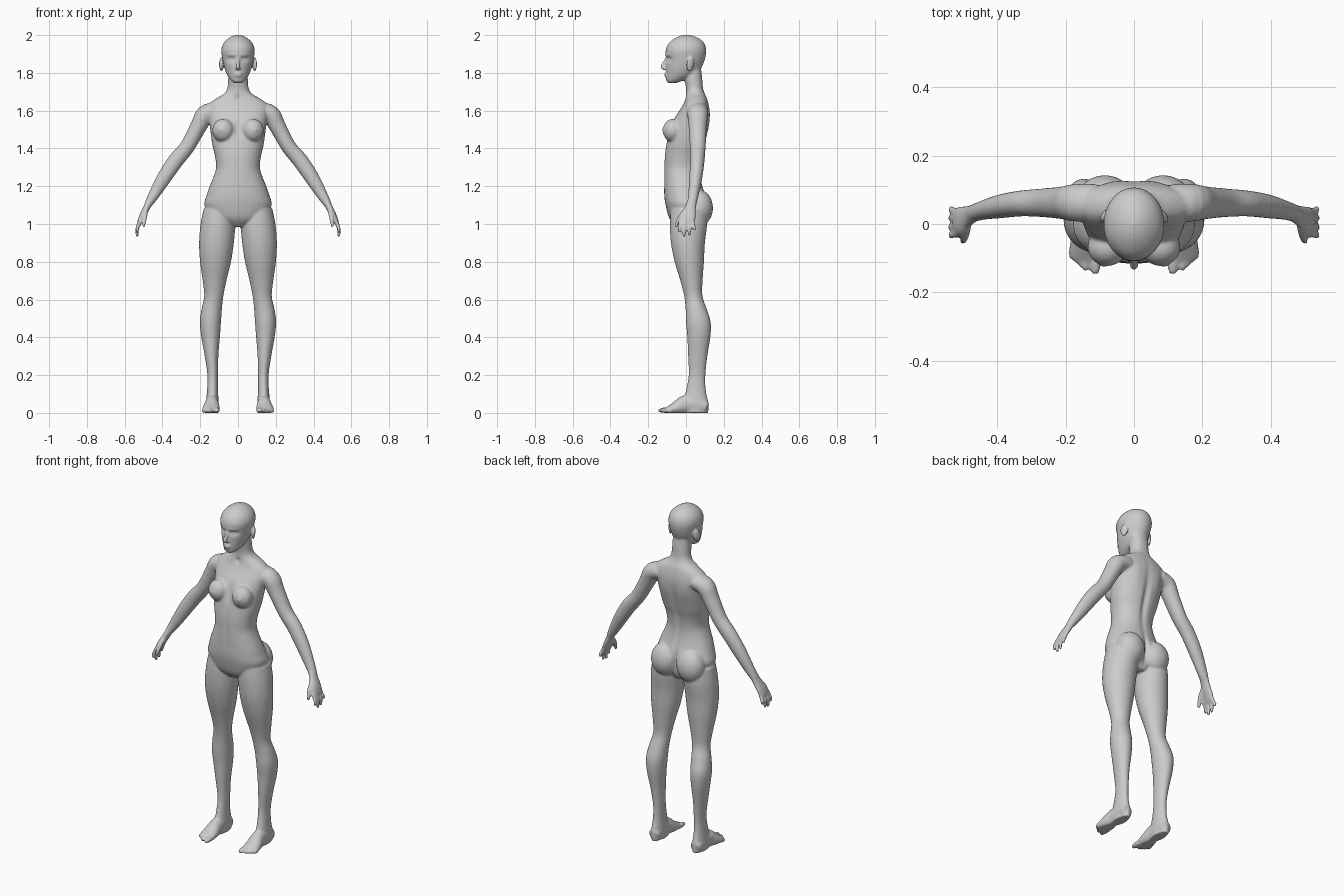
import bpy, bmesh, math
from mathutils import Vector, Matrix

bm = bmesh.new()


def spline(rows, steps=4):
    """Catmull-Rom interpolation through rows of numbers."""
    out = []
    for i in range(len(rows) - 1):
        p = [rows[max(i - 1, 0)], rows[i], rows[i + 1], rows[min(i + 2, len(rows) - 1)]]
        for s in range(steps):
            t = s / steps
            out.append([0.5 * (2 * b + (c - a) * t + (2 * a - 5 * b + 4 * c - d) * t * t
                               + (3 * b - a - 3 * c + d) * t ** 3) for a, b, c, d in zip(*p)])
    return out + [list(rows[-1])]


def skin(rings):
    """Closed surface through a list of point rings."""
    vs = [[bm.verts.new(p) for p in r] for r in rings]
    n = len(vs[0])
    for a, b in zip(vs, vs[1:]):
        for i in range(n):
            bm.faces.new((a[i], a[(i + 1) % n], b[(i + 1) % n], b[i]))
    bm.faces.new(vs[0][::-1])
    bm.faces.new(vs[-1])


def column(rows, n=32, power=1.0):
    """Upright loft; rows are z, centre x, half width, front y, back y."""
    rings = []
    for z, cx, w, f, b in spline(rows):
        ring = []
        for i in range(n):
            a = 2 * math.pi * i / n
            c, s = math.cos(a), math.sin(a)
            ring.append((cx + w * math.copysign(abs(c) ** power, c),
                         (f + b) / 2 + (b - f) / 2 * math.copysign(abs(s) ** power, s), z))
        rings.append(ring)
    skin(rings)


def tube(rows, n=20):
    """Loft along a path; rows are x, y, z, radius across, radius in depth."""
    rows = spline(rows)
    rings = []
    for i, r in enumerate(rows):
        d = Vector(rows[min(i + 1, len(rows) - 1)][:3]) - Vector(rows[max(i - 1, 0)][:3])
        d.normalize()
        u = Vector((0, 1, 0)) if abs(d.y) < 0.8 else Vector((0, 0, 1))
        u = (u - d * u.dot(d)).normalized()
        v = u.cross(d)
        rings.append([Vector(r[:3]) + v * r[3] * math.cos(2 * math.pi * k / n)
                      + u * r[4] * math.sin(2 * math.pi * k / n) for k in range(n)])
    skin(rings)


def blob(c, r, rot=(0, 0, 0)):
    m = Matrix.Translation(c)
    for ang, ax in zip(rot, 'XYZ'):
        m = m @ Matrix.Rotation(ang, 4, ax)
    bmesh.ops.create_uvsphere(bm, u_segments=24, v_segments=16, radius=1,
                              matrix=m @ Matrix.Diagonal((*r, 1)))


# torso and neck
column([(.985, 0, .04, -.05, .07), (1.03, 0, .14, -.088, .095), (1.1, 0, .178, -.108, .115),
        (1.15, 0, .167, -.115, .105), (1.2, 0, .15, -.116, .088), (1.25, 0, .13, -.116, .077),
        (1.3, 0, .116, -.115, .075), (1.36, 0, .122, -.113, .083), (1.42, 0, .136, -.105, .1),
        (1.5, 0, .147, -.09, .118), (1.56, 0, .155, -.062, .126), (1.6, 0, .163, -.035, .126),
        (1.635, 0, .155, -.014, .12), (1.665, 0, .115, -.004, .112), (1.69, 0, .074, 0, .1),
        (1.72, 0, .056, .0, .09), (1.77, 0, .052, -.008, .086), (1.82, 0, .05, 0, .08)], power=.9)
# head
column([(1.746, 0, .02, -.092, -.05), (1.757, 0, .035, -.104, -.02), (1.78, 0, .053, -.106, .035),
        (1.81, 0, .067, -.106, .07), (1.84, 0, .076, -.107, .088), (1.88, 0, .084, -.106, .102),
        (1.92, 0, .089, -.108, .107), (1.955, 0, .078, -.093, .098), (1.98, 0, .055, -.065, .073),
        (1.995, 0, .03, -.035, .042), (2.002, 0, .006, -.005, .01)])
# nose and lips
tube([(0, -.1, 1.885, .006, .006), (0, -.114, 1.855, .008, .009), (0, -.124, 1.833, .012, .011),
      (0, -.112, 1.82, .015, .008)])
blob((0, -.107, 1.793), (.022, .009, .006))
blob((0, -.106, 1.783), (.018, .009, .006))

for s in (1, -1):
    first = len(bm.verts)
    # ear, breast, buttock
    blob((.088, .022, 1.845), (.009, .023, .038), (-.15, 0, .45))
    blob((.078, -.068, 1.495), (.058, .055, .062))
    blob((.088, -.102, 1.497), (.022, .024, .022))
    blob((.085, .07, 1.085), (.083, .073, .095))
    # leg
    column([(1.08, .1, .082, -.08, .11), (1.0, .106, .092, -.085, .112), (.9, .114, .092, -.08, .1),
            (.8, .119, .082, -.06, .095), (.7, .124, .063, -.03, .088), (.62, .128, .051, -.01, .087),
            (.55, .139, .054, -.002, .11), (.48, .146, .056, .0, .131), (.4, .145, .049, .007, .129),
            (.3, .14, .036, .011, .113), (.2, .134, .028, .014, .103), (.12, .135, .029, .0, .105),
            (.05, .136, .034, -.02, .12), (.0, .135, .032, -.02, .118)])
    # foot and toes
    tube([(.137, .11, .03, .032, .03), (.137, .06, .045, .034, .045), (.138, .0, .045, .036, .05),
          (.141, -.05, .027, .045, .036), (.144, -.09, .016, .046, .021), (.146, -.108, .012, .038, .014)])
    tube([(.113, -.08, .015, .016, .016), (.113, -.12, .014, .016, .014), (.113, -.147, .012, .01, .008)])
    for k in range(4):
        x, y = .142 + .0135 * k, -.137 + .012 * k
        tube([(x, -.08, .013, .01, .013), (x, y + .02, .013, .0095, .012), (x, y, .01, .007, .008)])
    # arm
    tube([(.11, .062, 1.6, .045, .055), (.172, .062, 1.58, .05, .055), (.21, .062, 1.515, .044, .048),
          (.268, .062, 1.41, .04, .042), (.33, .06, 1.335, .042, .038), (.388, .052, 1.25, .039, .035),
          (.442, .04, 1.16, .03, .028), (.475, .03, 1.105, .021, .025)])
    # palm, fingers and thumb
    tube([(.465, .032, 1.125, .02, .024), (.487, .022, 1.08, .018, .032), (.508, .01, 1.04, .016, .042),
          (.523, .005, 1.005, .012, .04)])
    for y0, y1, z1 in ((-.028, -.035, .955), (-.006, -.01, .932), (.016, .018, .938), (.036, .044, .965)):
        tube([(.515, y0, 1.02, .011, .011), (.531, (y0 + y1) / 2, .985, .0105, .0105),
              (.535, y1, z1 + .02, .0095, .0095), (.532, y1, z1, .007, .007)], 12)
    tube([(.488, .005, 1.075, .014, .016), (.492, -.025, 1.045, .013, .013),
          (.497, -.045, 1.01, .0105, .0105), (.502, -.052, .985, .008, .008)], 12)
    if s < 0:
        bm.verts.ensure_lookup_table()
        for v in bm.verts[first:]:
            v.co.x *= -1

bmesh.ops.recalc_face_normals(bm, faces=bm.faces)
mesh = bpy.data.meshes.new("body")
bm.to_mesh(mesh)
bm.free()
body = bpy.data.objects.new("body", mesh)
bpy.context.collection.objects.link(body)
bpy.context.view_layer.objects.active = body
body.select_set(True)

# fuse the parts into one soft skin
rm = body.modifiers.new("fuse", 'REMESH')
rm.mode, rm.voxel_size = 'VOXEL', .0055
sm = body.modifiers.new("soften", 'SMOOTH')
sm.factor, sm.iterations = .5, 7
for name in ("fuse", "soften"):
    bpy.ops.object.modifier_apply(modifier=name)

# sculpted hollows and swellings: centre, radii, shift in y (mirrored)
SCULPT = [((.036, -.09, 1.872), (.02, .04, .012), .014),      # eye socket
          ((.036, -.09, 1.87), (.011, .04, .007), -.007),     # eye
          ((.03, -.1, 1.895), (.03, .04, .008), -.003),       # brow
          ((0, .1, 1.4), (.018, .05, .17), -.012),            # spine
          ((0, .12, 1.1), (.012, .06, .07), -.02),            # cleft
          ((.07, .11, 1.53), (.035, .04, .06), .005),         # shoulder blade
          ((0, -.1, 1.32), (.012, .05, .1), .004),            # belly line
          ((0, -.08, 1.5), (.018, .06, .05), .012),           # breastbone
          ((0, -.02, 1.665), (.014, .04, .016), .01)]         # throat hollow
for v in body.data.vertices:
    p, dy = v.co.copy(), 0
    for c, r, amount in SCULPT:
        e = ((abs(p.x) - c[0]) / r[0]) ** 2 + ((p.y - c[1]) / r[1]) ** 2 + ((p.z - c[2]) / r[2]) ** 2
        if e < 9:
            dy += amount * math.exp(-e)
    v.co.y += dy
    v.co.z = max(v.co.z, 0.0)                                  # flat soles

grey = bpy.data.materials.new("soft grey")
grey.diffuse_color = (.6, .6, .6, 1)
body.data.materials.append(grey)
bpy.ops.object.shade_smooth()
